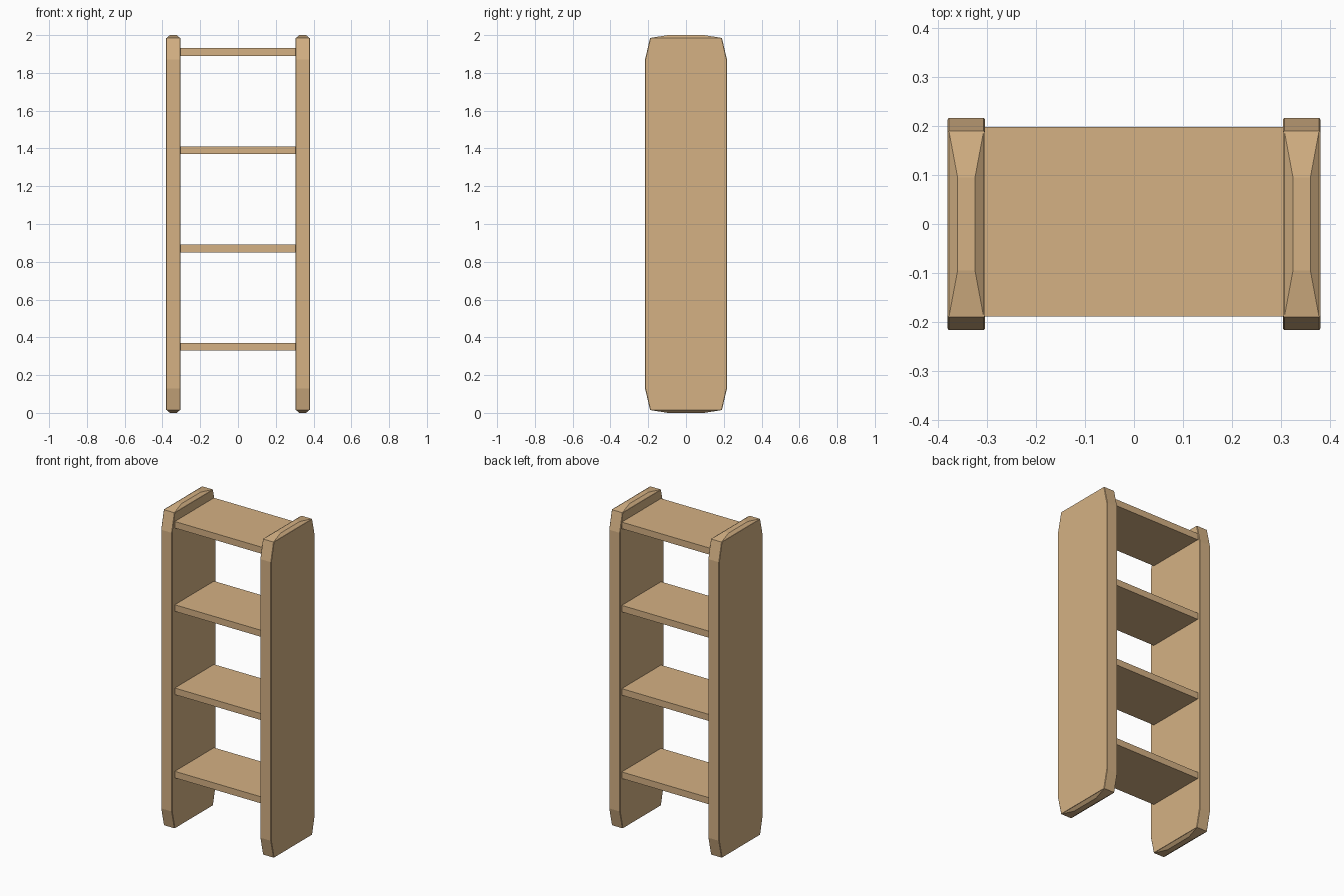
import bpy
import bmesh

cube = bpy.data.objects.get("Cube")
if cube:
    bpy.data.objects.remove(cube, do_unlink=True)

wood = bpy.data.materials.new("light_wood")
wood.use_nodes = True
colour = (0.66, 0.44, 0.23, 1)
wood.diffuse_color = colour
wood.node_tree.nodes["Principled BSDF"].inputs["Base Color"].default_value = colour


def finish(name, bm, location):
    bmesh.ops.recalc_face_normals(bm, faces=bm.faces)
    mesh = bpy.data.meshes.new(name)
    bm.to_mesh(mesh)
    bm.free()
    mesh.materials.append(wood)
    obj = bpy.data.objects.new(name, mesh)
    obj.location = location
    bpy.context.collection.objects.link(obj)


# Upright panel: clipped-corner outline with softened long edges
def side_panel(name, x):
    quarter = [(0.217, 0.87), (0.19, 0.985)]
    half = quarter + [(-y, z) for y, z in reversed(quarter)]
    outline = half + [(-y, -z) for y, z in half]
    bm = bmesh.new()
    rings = []
    for rx, scale in ((-0.038, 0.985), (-0.0355, 1), (0.0355, 1), (0.038, 0.985)):
        rings.append([bm.verts.new((rx, y * scale, z)) for y, z in outline])
    n = len(outline)
    bm.faces.new(rings[0])
    bm.faces.new(rings[-1])
    ends = []
    for k, (a, b) in enumerate(zip(rings, rings[1:])):
        for i in range(n):
            j = (i + 1) % n
            face = bm.faces.new((a[i], a[j], b[j], b[i]))
            if k == 1 and i in (1, 5):
                ends.append(face)
    bmesh.ops.recalc_face_normals(bm, faces=bm.faces)
    # Narrow raised ridge on the top and bottom ends
    for face in ends:
        cap = bmesh.ops.extrude_discrete_faces(bm, faces=[face])["faces"][0]
        for v in cap.verts:
            v.co.x *= 0.5
            v.co.y *= 0.5
            v.co.z = 1 if v.co.z > 0 else -1
    finish(name, bm, (x, 0, 1))


side_panel("left_side_panel", 0.3425)
side_panel("right_side_panel", -0.3425)

# Four evenly spaced shelves
for i in range(4):
    bm = bmesh.new()
    bmesh.ops.create_cube(bm, size=1)
    bmesh.ops.scale(bm, vec=(0.625, 0.387, 0.041), verts=bm.verts)
    finish(f"shelf_{i + 1}", bm, (0, 0.005, 0.35 + 0.52 * i))
